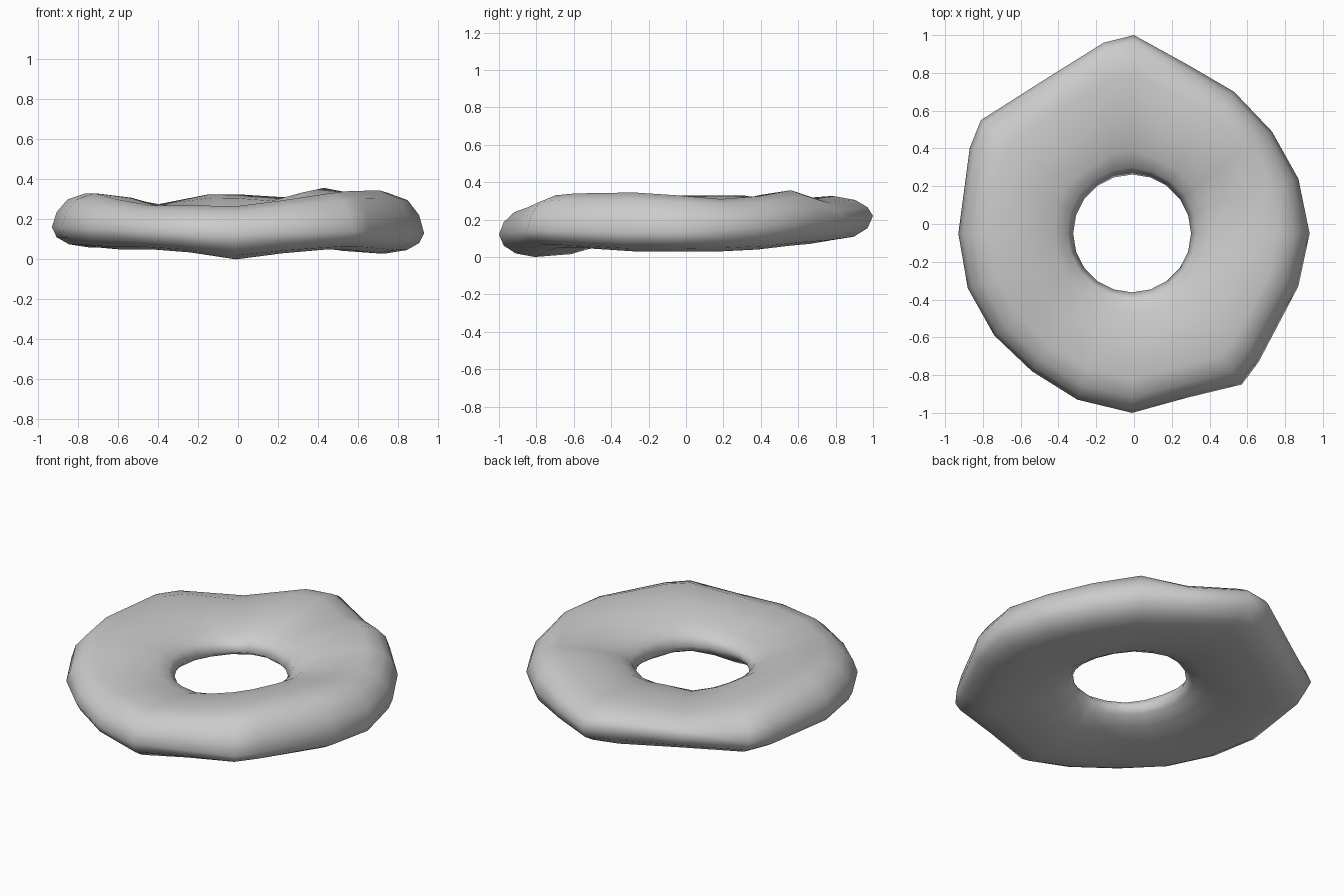
import bpy, bmesh
from math import sin, cos, radians

# Stations around the ring: outer x, outer y, crest z, underside z, rim z
stations = [
    (.93, -.05, .33, .03, .13), (.87, .24, .31, .03, .15), (.73, .49, .325, .04, .17),
    (.53, .70, .357, .06, .20), (.29, .84, .31, .07, .20), (0, 1.0, .325, .09, .22),
    (-.16, .96, .325, .09, .24), (-.48, .76, .275, .08, .20), (-.81, .55, .31, .06, .17),
    (-.87, .40, .33, .06, .17), (-.93, -.05, .33, .06, .16), (-.88, -.34, .33, .06, .16),
    (-.74, -.59, .30, .05, .15), (-.54, -.78, .27, .05, .14), (-.30, -.93, .27, .035, .13),
    (-.01, -1.0, .265, .0, .12), (.28, -.92, .295, .03, .13), (.57, -.85, .33, .05, .14),
    (.66, -.73, .34, .05, .14), (.87, -.33, .345, .03, .13)]

# Cross-section: position from hole to rim, height as a share of crest / underside
section = [(0, 0), (.05, .35), (.17, .63), (.40, .86), (.72, 1), (.87, .82), (.96, .45),
           (1, 0), (.96, -.5), (.86, -.85), (.70, -1), (.40, -.9), (.17, -.65), (.05, -.33)]

bm = bmesh.new()
rings = []
for k, (ox, oy, top, low, rim) in enumerate(stations):
    a = radians(18 * k)
    ix, iy = -.01 + .312 * cos(a), -.05 + .312 * sin(a)
    ring = []
    for u, h in section:
        mid = .17 + (rim - .17) * u
        z = mid + h * ((top - mid) if h > 0 else (mid - low))
        ring.append(bm.verts.new((ix + (ox - ix) * u, iy + (oy - iy) * u, z)))
    rings.append(ring)

# Skin neighbouring sections into a closed ring
n = len(section)
for k, ring in enumerate(rings):
    nxt = rings[(k + 1) % len(rings)]
    for j in range(n):
        i = (j + 1) % n
        bm.faces.new((ring[j], ring[i], nxt[i], nxt[j]))
bmesh.ops.recalc_face_normals(bm, faces=bm.faces)
for f in bm.faces:
    f.smooth = True

mesh = bpy.data.meshes.new("lumpy_ring")
bm.to_mesh(mesh)
bm.free()
bpy.context.collection.objects.link(bpy.data.objects.new("lumpy_ring", mesh))
